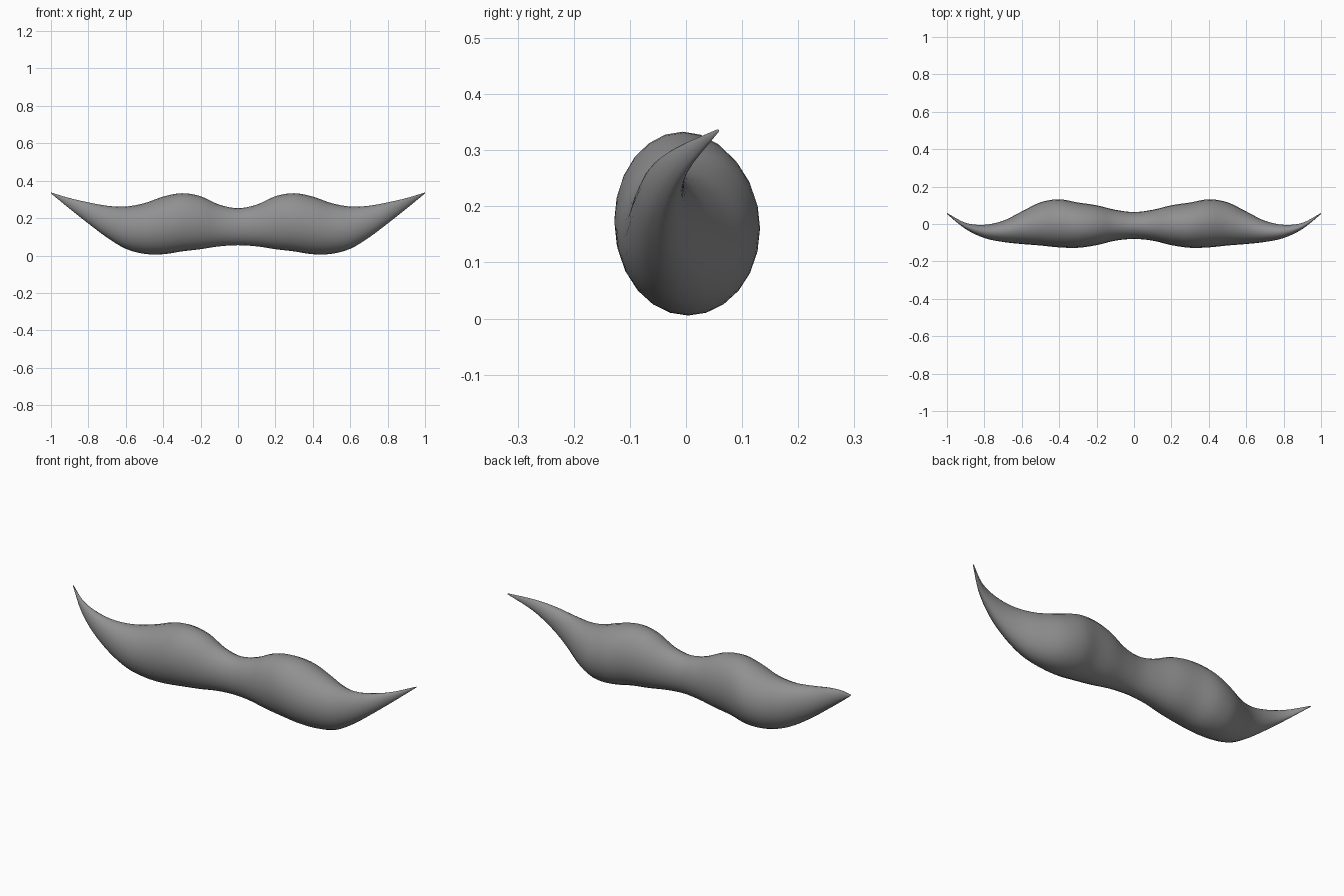
import bpy
import bmesh
from math import cos, sin, pi

cube = bpy.data.objects.get("Cube")
if cube:
    bpy.data.objects.remove(cube, do_unlink=True)

# Outline heights and depths, one value per tenth of the half width
BOTTOM = [.055, .049, .034, .022, .007, .009, .036, .096, .171, .25, .332]
TOP = [.253, .272, .317, .333, .315, .28, .262, .266, .284, .307, .337]
FRONT = [-.08, -.089, -.113, -.127, -.125, -.115, -.107, -.096, -.075, -.027, .053]
BACK = [.064, .076, .1, .115, .132, .116, .067, .017, -.004, .006, .059]
STEPS_PER_STATION = 4
SIDES = 24


def smooth_value(values, position):
    """Catmull-Rom interpolation, symmetric about the middle of the moustache."""
    last = len(values) - 1
    i = min(int(position), last - 1)
    t = position - i
    b, c = values[i], values[i + 1]
    a = values[abs(i - 1)]
    d = values[i + 2] if i + 2 <= last else 2 * c - b
    return b + t / 2 * (c - a + t * (2 * a - 5 * b + 4 * c - d + t * (3 * (b - c) + d - a)))


def make_material(name, colour):
    material = bpy.data.materials.new(name)
    material.use_nodes = True
    material.diffuse_color = colour
    for node in material.node_tree.nodes:
        if node.type == 'BSDF_PRINCIPLED':
            node.inputs["Base Color"].default_value = colour
    return material


# Loft oval rings from the middle out to the curled tip
bm = bmesh.new()
rings = []
count = (len(TOP) - 1) * STEPS_PER_STATION
for step in range(count + 1):
    position = step / STEPS_PER_STATION
    low, high, front, back = (smooth_value(v, position) for v in (BOTTOM, TOP, FRONT, BACK))
    ring = []
    for side in range(SIDES):
        angle = 2 * pi * side / SIDES
        y = (front + back) / 2 + (back - front) / 2 * cos(angle)
        z = (low + high) / 2 + (high - low) / 2 * sin(angle)
        ring.append(bm.verts.new((step / count, y, z)))
    rings.append(ring)
for inner, outer in zip(rings, rings[1:]):
    for k in range(SIDES):
        n = (k + 1) % SIDES
        bm.faces.new((inner[k], inner[n], outer[n], outer[k]))
bm.faces.new(rings[-1])
bmesh.ops.recalc_face_normals(bm, faces=bm.faces)

mesh = bpy.data.meshes.new("moustache")
bm.to_mesh(mesh)
bm.free()
mesh.materials.append(make_material("mid grey", (.28, .28, .28, 1)))
moustache = bpy.data.objects.new("moustache", mesh)
bpy.context.collection.objects.link(moustache)

# Mirror the half across the middle and shade it smooth
mirror = moustache.modifiers.new("mirror", 'MIRROR')
mirror.use_clip = True
mirror.merge_threshold = 0.0005
mesh.shade_smooth()
